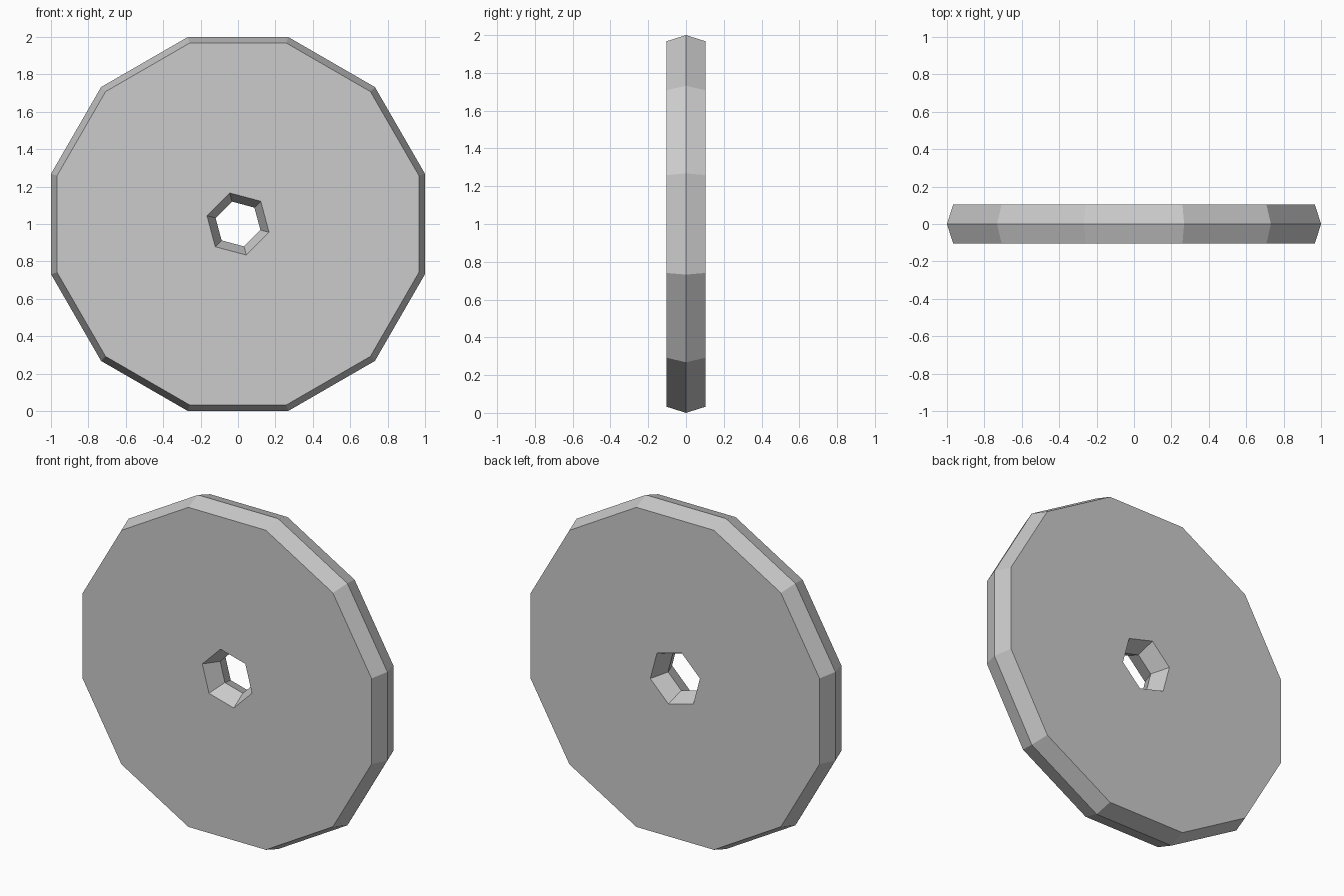
import bpy, bmesh
from math import cos, sin, radians

if "Cube" in bpy.data.objects:
    bpy.data.objects.remove(bpy.data.objects["Cube"])

HALF = 0.104                      # half thickness of the disc
RIM = 1 / cos(radians(15))        # dodecagon corner radius for a width of 2

bm = bmesh.new()


def ring(count, radius, start, y):
    """Regular polygon in the xz plane, centred at z = 1."""
    angles = [radians(start + 360 * k / count) for k in range(count)]
    return [bm.verts.new((radius * cos(a), y, 1 + radius * sin(a))) for a in angles]


def band(a, b):
    """Quads joining two rings with equal counts."""
    n = len(a)
    for i in range(n):
        j = (i + 1) % n
        bm.faces.new((a[i], a[j], b[j], b[i]))


# twelve-sided rim with a central ridge; six-sided hole narrowing at its middle
outer = [ring(12, r, 15, y) for r, y in ((RIM * 0.967, -HALF), (RIM, 0), (RIM * 0.967, HALF))]
inner = [ring(6, r, 45, y) for r, y in ((0.172, -HALF), (0.124, 0), (0.172, HALF))]
for rings in (outer, inner):
    band(rings[0], rings[1])
    band(rings[1], rings[2])

# flat front and back faces: one panel per side of the hole
for s in (0, 2):
    o, h = outer[s], inner[s]
    for i in range(6):
        k = 2 * i + 1
        bm.faces.new((h[i], o[k], o[(k + 1) % 12], o[(k + 2) % 12], h[(i + 1) % 6]))

bmesh.ops.recalc_face_normals(bm, faces=bm.faces)
mesh = bpy.data.meshes.new("disc")
bm.to_mesh(mesh)
bm.free()
bpy.context.collection.objects.link(bpy.data.objects.new("disc", mesh))
